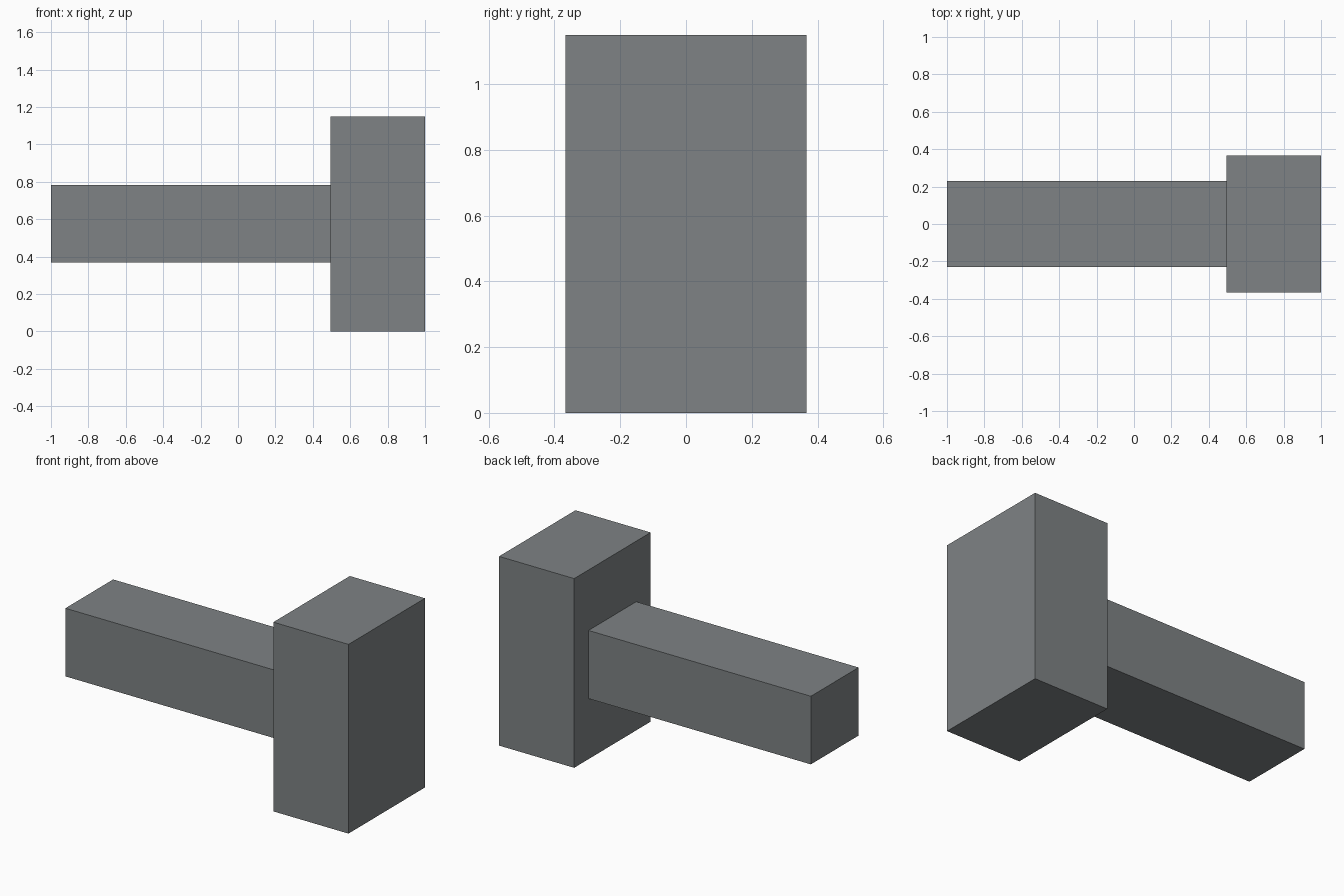
import bpy

if "Cube" in bpy.data.objects:
    bpy.data.objects.remove(bpy.data.objects["Cube"])

# Dark grey finish shared by both parts
dark_grey = bpy.data.materials.new("dark_grey")
dark_grey.diffuse_color = (0.21, 0.225, 0.232, 1.0)
dark_grey.use_nodes = True
dark_grey.node_tree.nodes["Principled BSDF"].inputs["Base Color"].default_value = dark_grey.diffuse_color


def box(name, lo, hi):
    """Add a dark grey box spanning two opposite corners."""
    centre = [(a + b) / 2 for a, b in zip(lo, hi)]
    bpy.ops.mesh.primitive_cube_add(size=1, location=centre)
    obj = bpy.context.object
    obj.name = name
    obj.scale = [b - a for a, b in zip(lo, hi)]
    bpy.ops.object.transform_apply(location=False, rotation=False, scale=True)
    obj.data.materials.append(dark_grey)
    return obj


# Upright block at the right end
box("hammer_head", (0.495, -0.367, 0.0), (1.0, 0.367, 1.15))

# Horizontal bar butting against the head
box("handle", (-1.0, -0.229, 0.368), (0.495, 0.229, 0.782))
